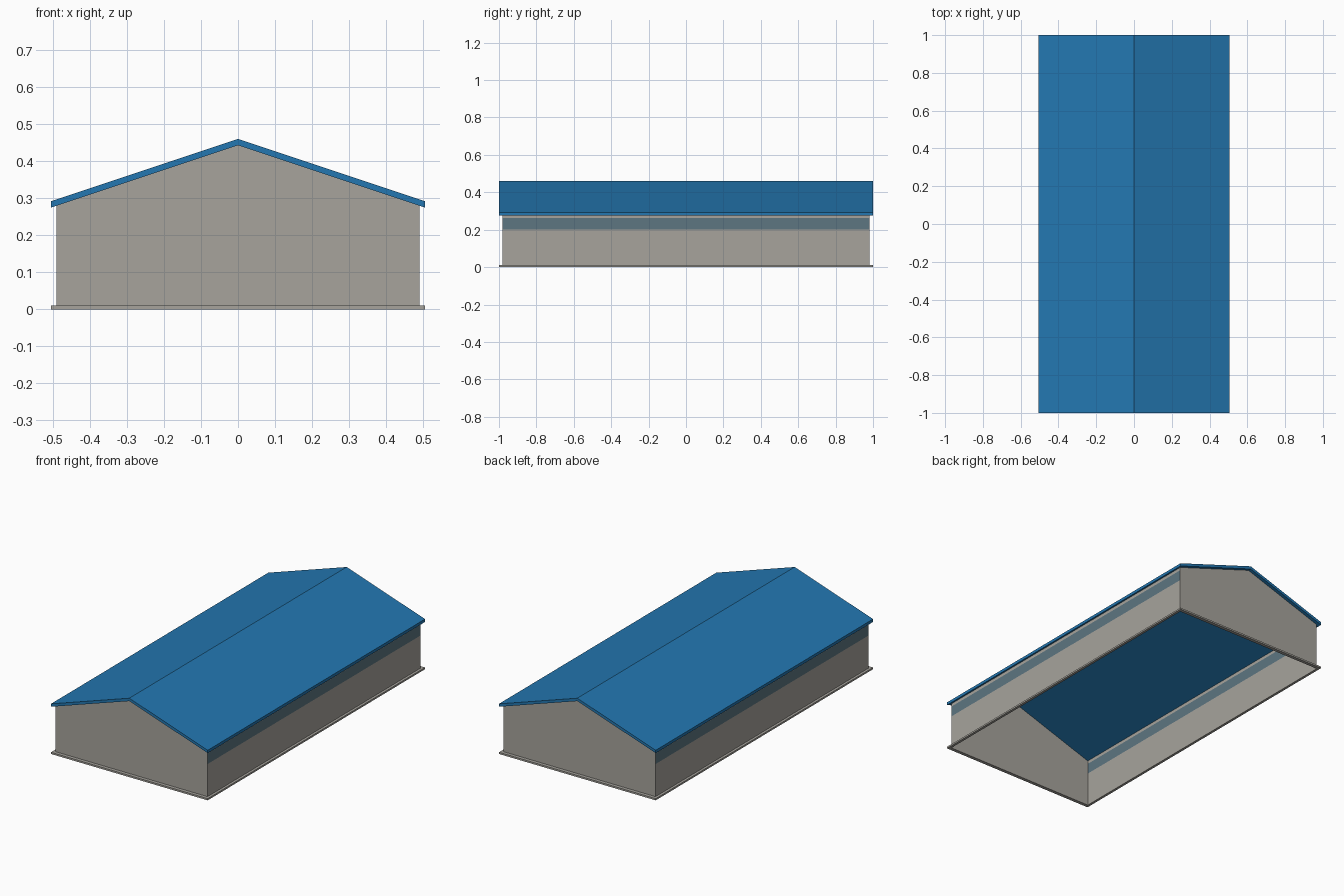
import bpy

if "Cube" in bpy.data.objects:
    bpy.data.objects.remove(bpy.data.objects["Cube"])

W, L = 0.49, 0.98          # wall half width / half length
RW, RL = 0.505, 1.0        # roof and plinth half width / half length
BASE = 0.01                # top of plinth
EAVE, RIDGE, THICK = 0.275, 0.443, 0.017
DOOR_H = 0.183
WALL_TOP = RIDGE - (RIDGE - EAVE) * W / RW


def material(name, rgb):
    m = bpy.data.materials.new(name)
    m.diffuse_color = (*rgb, 1)
    m.use_nodes = True
    m.node_tree.nodes["Principled BSDF"].inputs["Base Color"].default_value = m.diffuse_color
    return m


grey = material("wall grey", (0.385, 0.37, 0.335))
blue = material("roof blue", (0.017, 0.185, 0.44))
glass = material("window blue grey", (0.11, 0.18, 0.22))


def mesh(name, verts, faces, mat):
    me = bpy.data.meshes.new(name)
    me.from_pydata(verts, [], faces)
    me.materials.append(mat)
    ob = bpy.data.objects.new(name, me)
    bpy.context.collection.objects.link(ob)
    return ob


def sheet(name, outline, mat):
    return mesh(name, outline, [tuple(range(len(outline)))], mat)


def prism(name, profile, mat):
    """Extrude an x-z profile along the full roof length."""
    n = len(profile)
    verts = [(x, y, z) for y in (-RL, RL) for x, z in profile]
    faces = [tuple(range(n)), tuple(range(2 * n - 1, n - 1, -1))]
    faces += [(i, i + n, (i + 1) % n + n, (i + 1) % n) for i in range(n)]
    return mesh(name, verts, faces, mat)


# Pitched roof slab
prism("roof", [(-RW, EAVE), (0, RIDGE), (RW, EAVE), (RW, EAVE + THICK),
               (0, RIDGE + THICK), (-RW, EAVE + THICK)], blue)

# Plinth: open rectangular frame around the foot of the walls
rings = [(RW, RL, 0), (RW, RL, BASE), (W, L, BASE), (W, L, 0)]
verts = [(sx * w, sy * l, z) for w, l, z in rings
         for sx, sy in ((-1, -1), (1, -1), (1, 1), (-1, 1))]
faces = [(r * 4 + i, r * 4 + (i + 1) % 4,
          (r + 1) % 4 * 4 + (i + 1) % 4, (r + 1) % 4 * 4 + i)
         for r in range(4) for i in range(4)]
mesh("plinth", verts, faces, grey)

# Long side walls with a continuous window strip
for side, s in (("left", -1), ("right", 1)):
    for part, z0, z1, mat in (("lower_wall", BASE, 0.2, grey),
                              ("window_strip", 0.2, 0.262, glass),
                              ("upper_wall", 0.262, WALL_TOP, grey)):
        pts = [(s * W, -s * L, z0), (s * W, s * L, z0),
               (s * W, s * L, z1), (s * W, -s * L, z1)]
        sheet(f"{side}_{part}", pts, mat)

# Gable walls notched around their doors, with the door panels set in flush
for end, s, doors in (("front", -1, [(-0.155, 0.155)]),
                      ("back", 1, [(-0.365, -0.13), (0.13, 0.365)])):
    y = s * L
    outline = [(-W, BASE)]
    for i, (a, b) in enumerate(doors):
        outline += [(a, BASE), (a, DOOR_H), (b, DOOR_H), (b, BASE)]
        panel = [(a, BASE), (b, BASE), (b, DOOR_H), (a, DOOR_H)][::-s]
        sheet(f"{end}_door_{i + 1}", [(x, y, z) for x, z in panel], grey)
    outline += [(W, BASE), (W, WALL_TOP), (0, RIDGE), (-W, WALL_TOP)]
    sheet(f"{end}_gable_wall", [(x, y, z) for x, z in outline[::-s]], grey)
